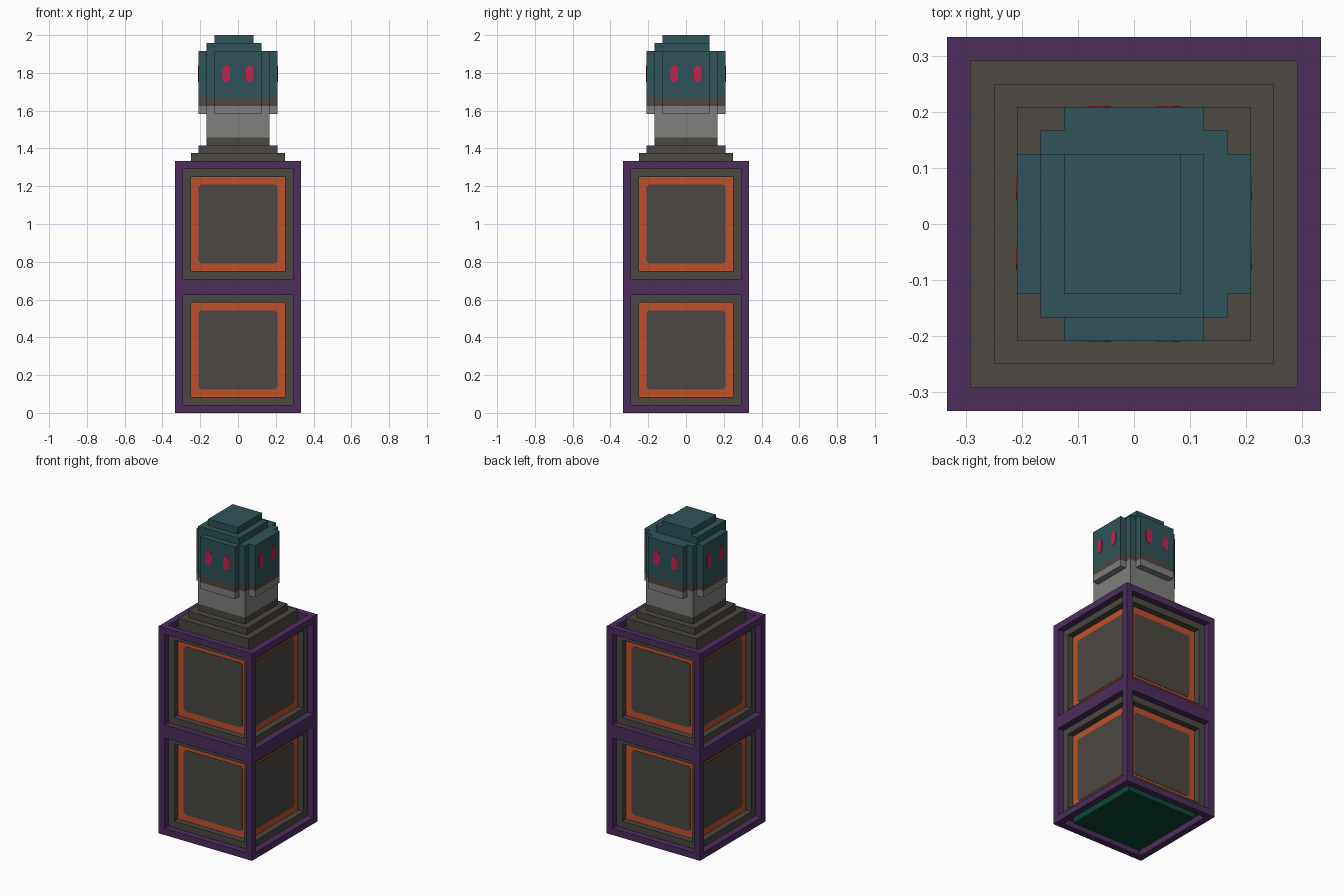
import bpy, bmesh, math
from mathutils import Matrix, Vector

if "Cube" in bpy.data.objects:
    bpy.data.objects.remove(bpy.data.objects["Cube"])

U = 1 / 24  # one block unit


def material(name, rgb):
    lin = [((c / 255 + 0.055) / 1.055) ** 2.4 if c > 10 else c / 255 / 12.92 for c in rgb]
    m = bpy.data.materials.new(name)
    m.use_nodes = True
    m.diffuse_color = (*lin, 1)
    m.node_tree.nodes["Principled BSDF"].inputs["Base Color"].default_value = (*lin, 1)
    return m


PURPLE = material("purple", (76, 46, 92))
DARK = material("dark stone", (76, 72, 66))
ORANGE = material("orange", (192, 80, 44))
TEAL = material("teal", (46, 84, 88))
GRAY = material("light gray", (126, 126, 124))
PINK = material("pink red", (194, 34, 78))
GREEN = material("deep green", (10, 72, 54))


def finish(name, bm, mats):
    bmesh.ops.recalc_face_normals(bm, faces=bm.faces)
    me = bpy.data.meshes.new(name)
    bm.to_mesh(me)
    bm.free()
    for m in mats:
        me.materials.append(m)
    ob = bpy.data.objects.new(name, me)
    bpy.context.collection.objects.link(ob)
    return ob


def add_box(bm, x0, x1, y0, y1, z0, z1):
    size = Matrix.Diagonal((x1 - x0, y1 - y0, z1 - z0, 1))
    mid = Vector((x0 + x1, y0 + y1, z0 + z1)) / 2
    bmesh.ops.create_cube(bm, size=1, matrix=Matrix.Scale(U, 4) @ Matrix.Translation(mid) @ size)


def box(name, mat, *bounds):
    bm = bmesh.new()
    add_box(bm, *bounds)
    return finish(name, bm, [mat])


def lattice(name, mat, half, levels):
    """Four corner posts joined by square rings of bars at the given heights."""
    bm = bmesh.new()
    h, i = half, half - 1
    for sx in (-1, 1):
        for sy in (-1, 1):
            xs, ys = sorted((sx * i, sx * h)), sorted((sy * i, sy * h))
            add_box(bm, *xs, *ys, levels[0][0], levels[-1][1])
    for z0, z1 in levels:
        for s in (-1, 1):
            a, b = sorted((s * i, s * h))
            add_box(bm, a, b, -i, i, z0, z1)
            add_box(bm, -i, i, a, b, z0, z1)
    return finish(name, bm, [mat])


def banded_box(name, *bounds):
    """Box coloured by height: teal cap, dark line, light neck, dark foot."""
    bm = bmesh.new()
    add_box(bm, *bounds)
    for z in (35, 39, 40):
        if bounds[4] < z < bounds[5]:
            bmesh.ops.bisect_plane(bm, geom=bm.verts[:] + bm.edges[:] + bm.faces[:],
                                   plane_co=(0, 0, z * U), plane_no=(0, 0, 1))
    for f in bm.faces:
        z = f.calc_center_median().z / U
        f.material_index = 0 if z > 40 else 2 if 35 < z < 39 else 1
    return finish(name, bm, [TEAL, DARK, GRAY])


def plate(name, mat, cx, cz, w, h, cut, depth, thick, angle):
    """Thin chamfered plate standing on a side, turned about z by angle."""
    a, b = w / 2, h / 2
    corner = [(a, b - cut), (a - cut, b)] if cut else [(a, b)]
    pts = []
    for sx, sz in ((1, 1), (-1, 1), (-1, -1), (1, -1)):
        seg = [(sx * x, sz * z) for x, z in corner]
        pts += seg if sx * sz > 0 else seg[::-1]
    bm = bmesh.new()
    face = bm.faces.new([bm.verts.new((cx + x, -depth, cz + z)) for x, z in pts])
    ext = bmesh.ops.extrude_face_region(bm, geom=[face])["geom"]
    bmesh.ops.translate(bm, vec=(0, -thick, 0),
                        verts=[v for v in ext if isinstance(v, bmesh.types.BMVert)])
    bm.transform(Matrix.Rotation(angle, 4, "Z") @ Matrix.Scale(U, 4))
    return finish(name, bm, [mat])


# Tower body: outer frame, stepped inner frame, core and bottom panel
lattice("outer_frame", PURPLE, 8, [(0, 1), (15, 17), (31, 32)])
lattice("inner_frame", DARK, 7, [(1, 2), (14, 18), (30, 31)])
box("core", DARK, -6, 6, -6, 6, 2, 30)
box("bottom_panel", GREEN, -6, 6, -6, 6, 0, 2)

# Stepped pedestal
box("pedestal_lower", DARK, -6, 6, -6, 6, 30, 33)
box("pedestal_upper", DARK, -5, 5, -5, 5, 33, 34)

# Head and neck with stepped, off-centre crown
banded_box("head", -4, 4, -4, 4, 34, 46)
box("crown_lower", TEAL, -4, 3, -4, 3, 46, 47)
box("crown_upper", TEAL, -3, 2, -3, 3, 47, 48)
banded_box("front_head_slab", -3, 3, -5, -4, 38, 46)
banded_box("back_head_slab", -3, 3, 4, 5, 38, 46)
banded_box("left_head_slab", 4, 5, -3, 3, 38, 46)
banded_box("right_head_slab", -5, -4, -3, 3, 38, 46)

# Glowing window panels and eyes on all four sides
for k, side in enumerate(("front", "left", "back", "right")):
    turn = k * math.pi / 2
    for level, cz in (("lower", 8), ("upper", 24)):
        plate(f"{side}_{level}_border", ORANGE, 0, cz, 12, 12, 0, 6, 0.06, turn)
        plate(f"{side}_{level}_panel", DARK, 0, cz, 10, 10, 0.3, 6.06, 0.06, turn)
    for name, cx in (("left", 1.5), ("right", -1.5)):
        plate(f"{side}_{name}_eye", PINK, cx, 43.1, 1.0, 2.1, 0.3, 5, 0.06, turn)
